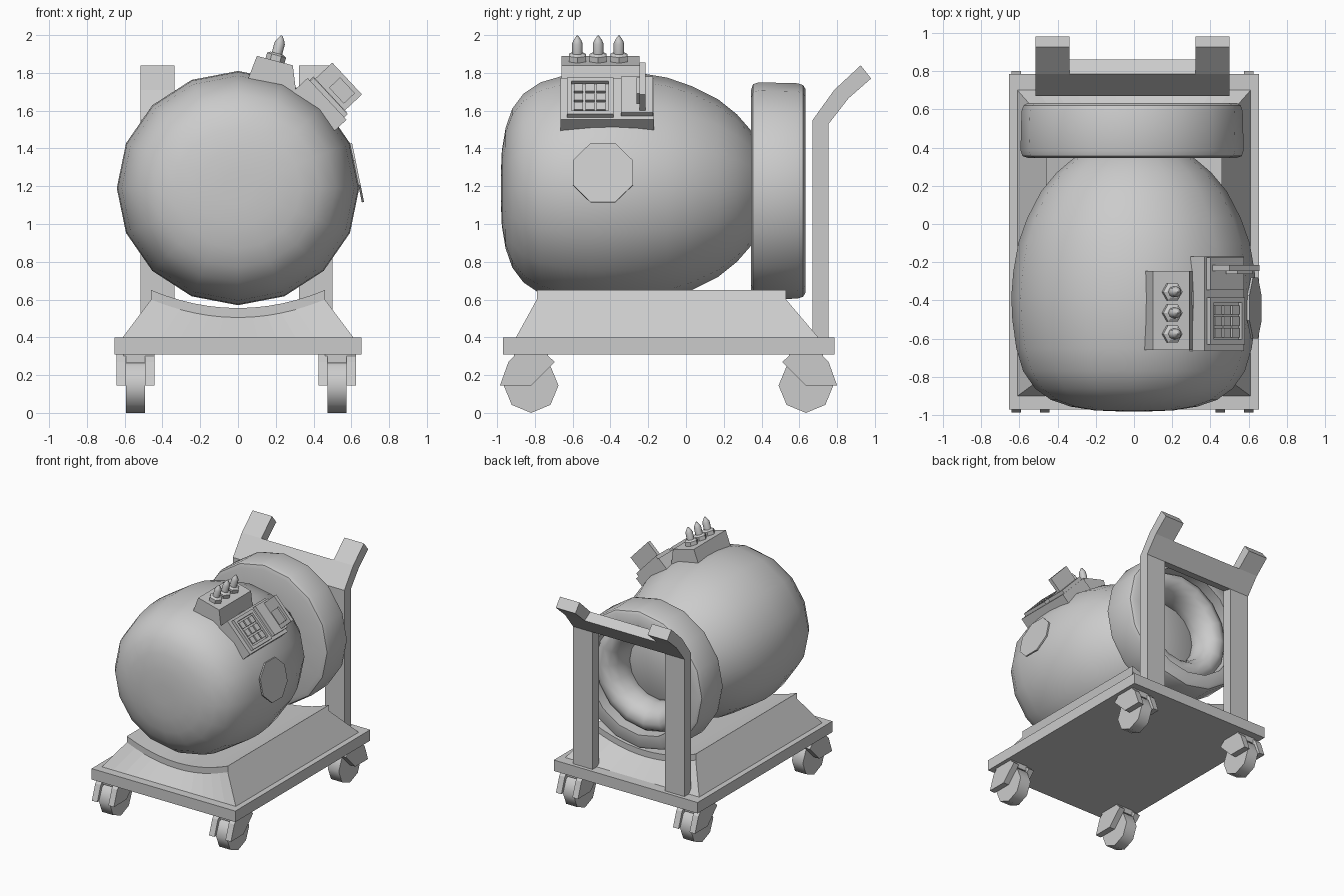
import bpy, bmesh
from math import radians, sin, cos, pi
from mathutils import Matrix, Vector

if "Cube" in bpy.data.objects:
    bpy.data.objects.remove(bpy.data.objects["Cube"])

grey = bpy.data.materials.new("plain grey")
grey.use_nodes = True
GREY = (0.6, 0.6, 0.6, 1)
grey.diffuse_color = GREY
grey.node_tree.nodes["Principled BSDF"].inputs["Base Color"].default_value = GREY


def finish(name, bm, smooth=None):
    bmesh.ops.recalc_face_normals(bm, faces=bm.faces)
    mesh = bpy.data.meshes.new(name)
    bm.to_mesh(mesh)
    bm.free()
    mesh.materials.append(grey)
    obj = bpy.data.objects.new(name, mesh)
    bpy.context.collection.objects.link(obj)
    if smooth:
        bpy.ops.object.select_all(action='DESELECT')
        obj.select_set(True)
        bpy.context.view_layer.objects.active = obj
        bpy.ops.object.shade_smooth_by_angle(angle=radians(smooth))
    return obj


def loft(bm, rings, closed=False):
    """Skin a list of point rings, capping the ends unless closed."""
    vs = [[bm.verts.new(p) for p in ring] for ring in rings]
    n = len(vs[0])
    pairs = list(zip(vs, vs[1:])) + ([(vs[-1], vs[0])] if closed else [])
    for a, b in pairs:
        for i in range(n):
            bm.faces.new((a[i], a[(i + 1) % n], b[(i + 1) % n], b[i]))
    if not closed:
        bm.faces.new(vs[0])
        bm.faces.new(vs[-1])


def revolve(name, profile, matrix, segments=16, smooth=40, closed=False):
    """Turn (radius, height) points round the local z axis."""
    bm = bmesh.new()
    loft(bm, [[matrix @ Vector((r * cos(2 * pi * i / segments),
                                r * sin(2 * pi * i / segments), h))
               for i in range(segments)] for r, h in profile], closed)
    return finish(name, bm, smooth)


def prism(name, pts, lo, hi, axis):
    """Extrude a flat outline along x (points y, z) or y (points x, z)."""
    bm = bmesh.new()
    place = (lambda a, b, t: (t, a, b)) if axis == 'x' else (lambda a, b, t: (a, t, b))
    loft(bm, [[place(a, b, t) for a, b in pts] for t in (lo, hi)])
    return finish(name, bm)


def box(name, x, y, z, matrix=Matrix()):
    bm = bmesh.new()
    loft(bm, [[matrix @ Vector((x[i], y[j], h)) for i, j in ((0, 0), (1, 0), (1, 1), (0, 1))]
              for h in z])
    return finish(name, bm)


# Vessel: axis along y, slightly wider than tall
along_y = Matrix.Rotation(radians(-90), 4, 'X')
vessel_frame = Matrix.Translation((0, 0, 1.19)) @ Matrix.Diagonal((1.035, 1, 1, 1)) @ along_y
revolve("vessel", [(.08, -.98), (.2, -.975), (.32, -.955), (.42, -.92), (.5, -.86),
                   (.56, -.77), (.595, -.65), (.615, -.5), (.62, -.38), (.61, -.25),
                   (.585, -.1), (.54, .03), (.47, .17), (.39, .27), (.31, .34),
                   (.26, .37)], vessel_frame)

# Collar with its rounded inner throat
collar_frame = Matrix.Translation((-.01, 0, 1.175)) @ Matrix.Diagonal((1.015, 1, 1, 1)) @ along_y
revolve("collar", [(.27, .345), (.535, .345), (.565, .355), (.575, .385), (.57, .59),
                   (.56, .62), (.54, .632), (.45, .632), (.45, .53), (.43, .56),
                   (.38, .575), (.32, .555), (.28, .5), (.26, .43), (.26, .37)],
        collar_frame, closed=True)

# Round side hatch
hatch_frame = (Matrix.Translation((.624, -.44, 1.27)) @ Matrix.Rotation(radians(78.5), 4, 'Y')
               @ Matrix.Rotation(pi / 8, 4, 'Z'))
revolve("side_hatch", [(.172, 0), (.172, .012)], hatch_frame, 8, None)

# Cart deck and saddle with an arched top
box("deck", (-.655, .655), (-.97, .785), (.31, .4))
bm = bmesh.new()
rings = []
for i in range(13):
    t = i / 6 - 1
    z = .505 + .095 * t * t
    rings.append([(.61 * t, -.9, .4), (.46 * t, -.79, z), (.46 * t, -.79, z + .05),
                  (.46 * t, .53, z + .05), (.46 * t, .53, z), (.61 * t, .7, .4)])
loft(bm, rings)
finish("saddle", bm)

# Casters
fork = [(-.165, .145), (0, .145), (.125, .27), (.08, .31), (-.08, .31), (-.12, .27)]
for side, x in (("right", -.542), ("left", .525)):
    for end, y, s in (("front", -.82, 1), ("rear", .635, -1)):
        label = f"{end}_{side}_"
        axle = Matrix.Translation((x, y, .145)) @ Matrix.Rotation(radians(90), 4, 'Y')
        revolve(label + "wheel", [(.145, -.05), (.145, .05)], axle, 8, 50)
        for k, a in (("inner", -.1), ("outer", .05)):
            prism(label + k + "_fork", [(y + s * p, z) for p, z in fork], x + a, x + a + .05, 'x')
        box(label + "mount", (x - .065, x + .1), (y - .09, y + .09), (.265, .315))

# Push handle: two bent posts and a crossbar
post = [(.67, .4), (.67, 1.55), (.785, 1.71), (.925, 1.84), (.98, 1.77), (.86, 1.665),
        (.755, 1.53), (.755, .4)]
prism("right_handle_post", post, -.515, -.337, 'x')
prism("left_handle_post", post, .322, .5, 'x')
prism("handle_crossbar", [post[1], post[2], post[5], post[6]], -.337, .322, 'x')

# Knob box and three knobs
prism("knob_box", [(.035, 1.72), (.1, 1.89), (.29, 1.84), (.31, 1.68)], -.66, -.245, 'y')
for i in range(3):
    m = (Matrix.Translation((.195, -.575 + .11 * i, 1.86)) @ Matrix.Rotation(radians(15), 4, 'Y'))
    revolve(f"knob_collar_{i + 1}", [(.052, -.01), (.052, .035), (.035, .045)], m, 6, None)
    revolve(f"knob_{i + 1}", [(.028, .03), (.028, .1), (.02, .118), (.004, .142)], m, 8, 50)

# Control panel, in a frame tilted about the vessel axis
tilt = Matrix.Translation((0, 0, 1.19)) @ Matrix.Rotation(radians(47), 4, 'Y')
box("panel_slab", (-.175, .127), (-.665, -.17), (.55, .667), tilt)
box("keypad_top_rim", (-.155, -.13), (-.63, -.385), (.66, .692), tilt)
box("keypad_bottom_rim", (.085, .11), (-.63, -.385), (.66, .692), tilt)
box("keypad_front_rim", (-.13, .085), (-.63, -.605), (.66, .692), tilt)
box("keypad_back_rim", (-.13, .085), (-.41, -.385), (.66, .692), tilt)
for r in range(3):
    for c in range(3):
        u, y = -.115 + .067 * r, -.593 + .06 * c
        box(f"key_{r * 3 + c + 1}", (u, u + .052), (y, y + .048), (.66, .688), tilt)

# Card reader with its upright plate
box("reader_base", (-.16, .1), (-.345, -.175), (.66, .695), tilt)
box("reader_plate", (-.145, .085), (-.245, -.215), (.69, .818), tilt)
box("reader_window", (-.06, .055), (-.262, -.245), (.715, .795), tilt)
